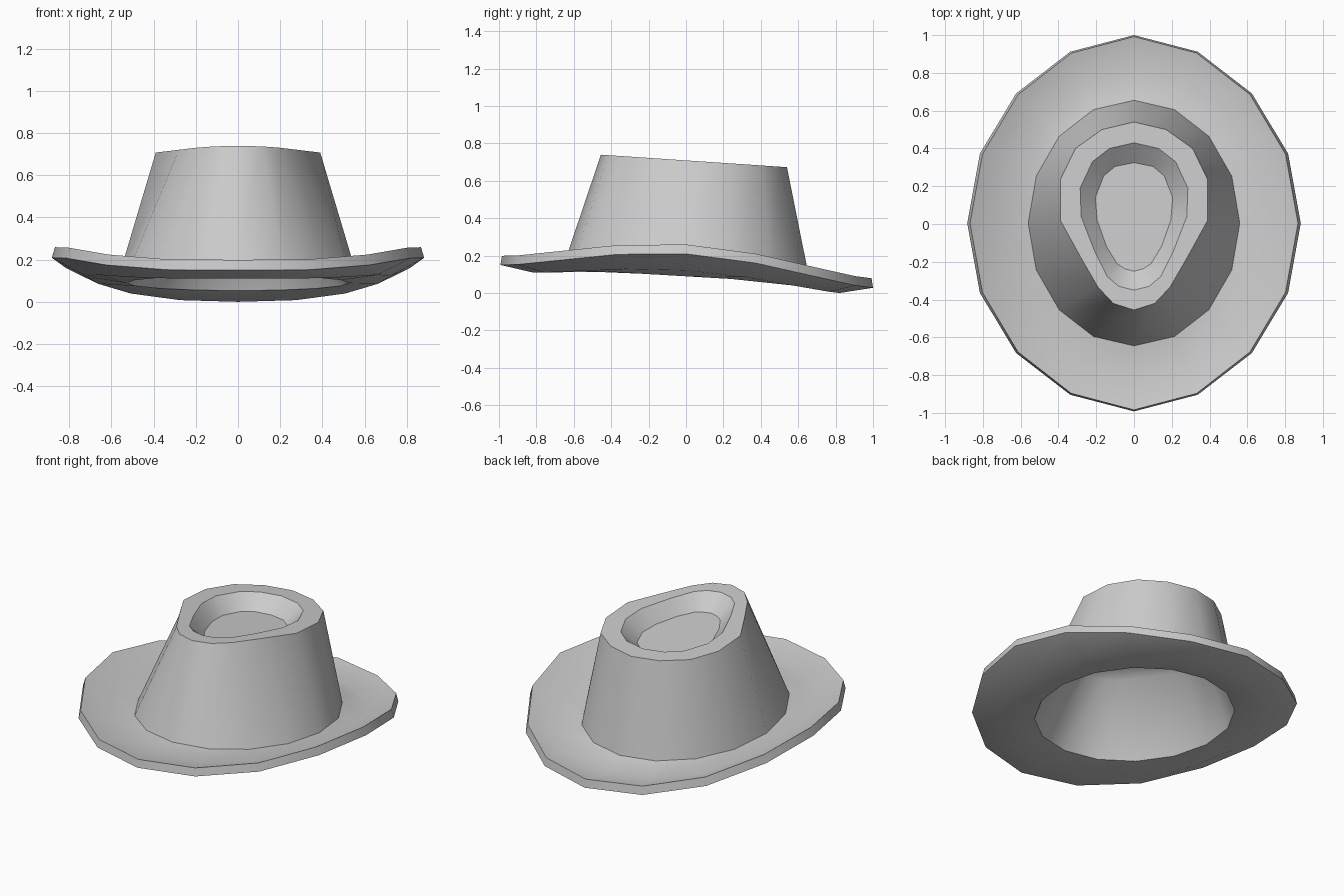
import bpy, bmesh
from math import sin, cos, pi, radians

if "Cube" in bpy.data.objects:
    bpy.data.objects.remove(bpy.data.objects["Cube"])

N = 16


def oval(rx, ry, z_mid, tilt, lift, cy=0.0, pinch=0.0):
    """Oval ring leaning down to the back, with its sides lifted."""
    pts = []
    for i in range(N):
        a = 2 * pi * i / N
        x, y = rx * sin(a), ry * cos(a) * (1 - pinch * abs(sin(a)))
        pts.append((x, y + cy, z_mid - tilt * cos(a) + lift * abs(sin(a)) ** 3))
    return pts


def teardrop(half, drop, scale=1.0):
    """Mirror a half outline (back to front) and lay it on the sloping crown top."""
    full = half + [(-x, y) for x, y in half[-2:0:-1]]
    return [(x * scale, .04 + (y - .04) * scale, .71 - .067 * y - drop) for x, y in full]


crown_edge = [(0, .54), (.17, .50), (.31, .40), (.39, .235), (.39, .02),
              (.28, -.18), (.19, -.335), (.11, -.42), (0, -.455)]
dent_edge = [(0, .43), (.13, .40), (.22, .33), (.285, .19), (.28, .04),
             (.21, -.14), (.14, -.28), (.08, -.33), (0, -.35)]
dent_floor = [(0, .325), (.10, .305), (.16, .255), (.205, .14), (.195, .02),
              (.145, -.12), (.09, -.21), (.05, -.237), (0, -.25)]

# Rings from the inner ceiling, out under the brim, and up to the crown dent
rings = [
    teardrop(crown_edge, .18, .60),                # ceiling inside the crown
    teardrop(crown_edge, .22, .90),                # top of the inner wall
    oval(.53, .615, .09, .036, 0, .005),           # head opening
    oval(.72, .82, .056, .055, .066),              # brim underside
    oval(.883, .996, .09, .061, .12, .004, .035),  # brim edge, lower
    oval(.868, .988, .14, .06, .12, .004, .035),   # brim edge, upper
    oval(.71, .81, .107, .056, .066),              # brim top
    oval(.56, .65, .139, .039, 0, .005),           # crown base
    teardrop(crown_edge, 0),                       # crown top
    teardrop(dent_edge, 0),
    teardrop(dent_floor, .085),
]

# Hat shell, closed at both ends
bm = bmesh.new()
loops = [[bm.verts.new(p) for p in r] for r in rings]
for a, b in zip(loops, loops[1:]):
    for i in range(N):
        j = (i + 1) % N
        bm.faces.new((a[j], a[i], b[i], b[j]))
bm.faces.new(loops[0])
bm.faces.new(loops[-1])
bmesh.ops.recalc_face_normals(bm, faces=bm.faces)

# Stand on the ground
low = min(v.co.z for v in bm.verts)
bmesh.ops.translate(bm, verts=bm.verts, vec=(0, 0, -low))

mesh = bpy.data.meshes.new("hat")
bm.to_mesh(mesh)
bm.free()
hat = bpy.data.objects.new("hat", mesh)
bpy.context.collection.objects.link(hat)
bpy.context.view_layer.objects.active = hat
hat.select_set(True)
bpy.ops.object.shade_smooth_by_angle(angle=radians(30))

# Keep the inside of the crown softly rounded
for e in mesh.edges:
    if max(e.vertices) < 2 * N:
        e.use_edge_sharp = False
